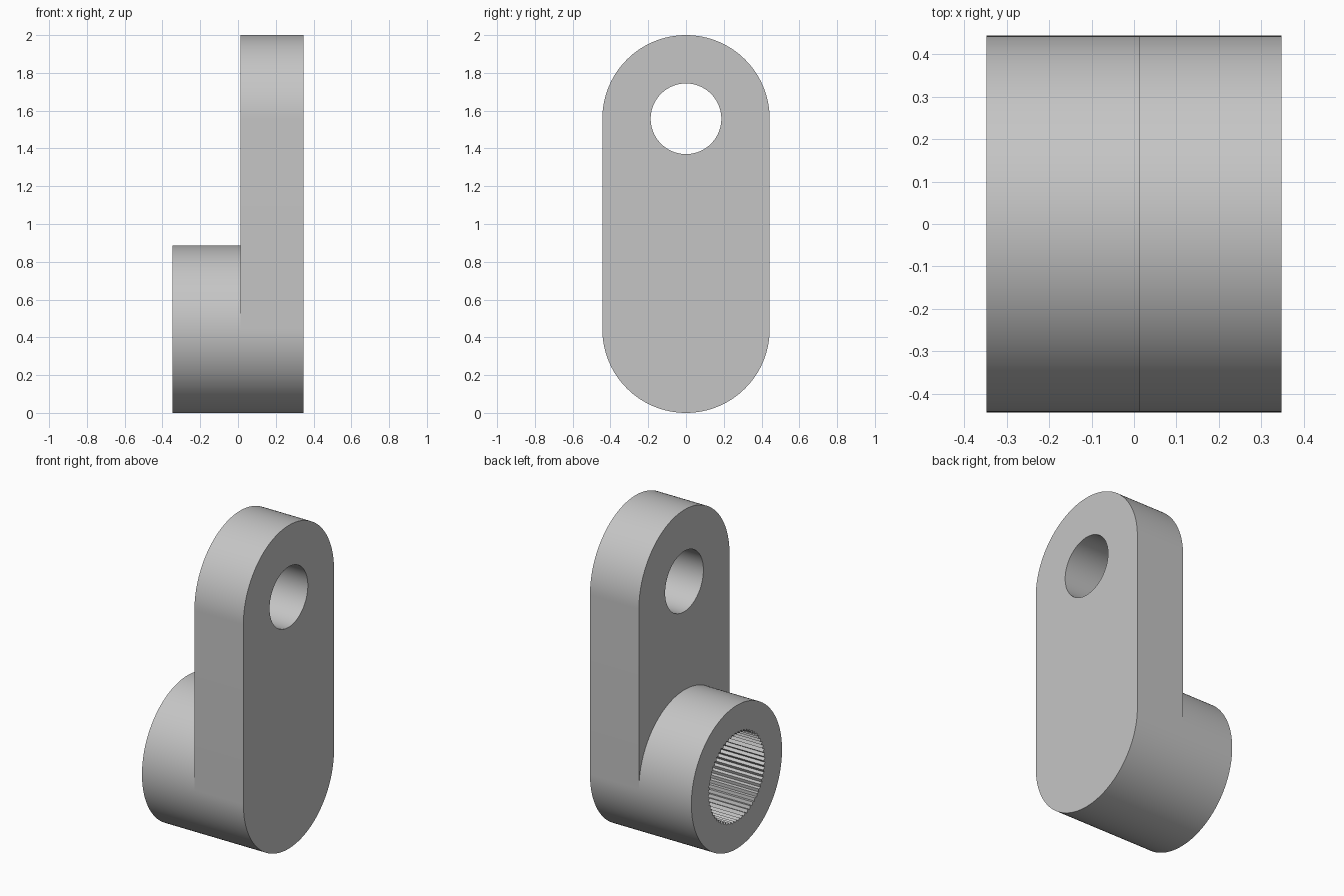
import bpy, bmesh
from math import sin, cos, pi, radians

cube = bpy.data.objects.get("Cube")
if cube:
    bpy.data.objects.remove(cube, do_unlink=True)

R = 0.443                      # radius of the rounded ends and the boss
LOW, HIGH = R, 2 - R           # heights of the two bore axes
X_BOSS, X_SEAM, X_PLATE = -0.347, 0.012, 0.347

grey = bpy.data.materials.new("plain grey")
grey.use_nodes = True
colour = (0.56, 0.56, 0.56, 1)
grey.diffuse_color = colour
grey.node_tree.nodes["Principled BSDF"].inputs["Base Color"].default_value = colour


def arc(radius, z, start, sweep, steps):
    """Points of an arc in the y-z plane."""
    angles = [start + sweep * i / steps for i in range(steps)]
    return [(radius * cos(a), z + radius * sin(a)) for a in angles]


def bored_solid(name, outer, bore, x0, x1, open_end=False):
    """Extrude an outline with a hole along x, optionally without the far cap."""
    bm = bmesh.new()
    edges = []
    for loop in (outer, bore):
        verts = [bm.verts.new((x0, y, z)) for y, z in loop]
        edges += [bm.edges.new((v, verts[i - 1])) for i, v in enumerate(verts)]
    bmesh.ops.triangle_fill(bm, edges=edges, use_beauty=True, normal=(-1, 0, 0))
    result = bmesh.ops.extrude_face_region(bm, geom=bm.faces[:], use_keep_orig=True)
    moved = [g for g in result["geom"] if isinstance(g, bmesh.types.BMVert)]
    bmesh.ops.translate(bm, verts=moved, vec=(x1 - x0, 0, 0))
    bmesh.ops.recalc_face_normals(bm, faces=bm.faces[:])
    if open_end:
        far = [f for f in bm.faces if all(v.co.x > x1 - 1e-4 for v in f.verts)]
        bmesh.ops.delete(bm, geom=far, context='FACES_ONLY')
    mesh = bpy.data.meshes.new(name)
    bm.to_mesh(mesh)
    bm.free()
    mesh.materials.append(grey)
    obj = bpy.data.objects.new(name, mesh)
    bpy.context.collection.objects.link(obj)
    bpy.ops.object.select_all(action='DESELECT')
    obj.select_set(True)
    bpy.context.view_layer.objects.active = obj
    bpy.ops.object.shade_smooth_by_angle(angle=radians(30))
    return obj


# Lever plate: a slot-shaped outline with a round through hole
slot = arc(R, HIGH, 0, pi, 64) + [(-R, HIGH)] + arc(R, LOW, pi, pi, 64) + [(R, LOW)]
bored_solid("lever_plate", slot, arc(0.187, HIGH, 0, 2 * pi, 96), X_SEAM, X_PLATE)

# Boss: a cylinder with a toothed blind socket that ends at the plate
TEETH = 60
tips = arc(0.264, LOW, 0, 2 * pi, TEETH)
roots = arc(0.278, LOW, pi / TEETH, 2 * pi, TEETH)
teeth = [p for pair in zip(tips, roots) for p in pair]
bored_solid("splined_boss", arc(R, LOW, 0, 2 * pi, 128), teeth, X_BOSS, X_SEAM, open_end=True)
